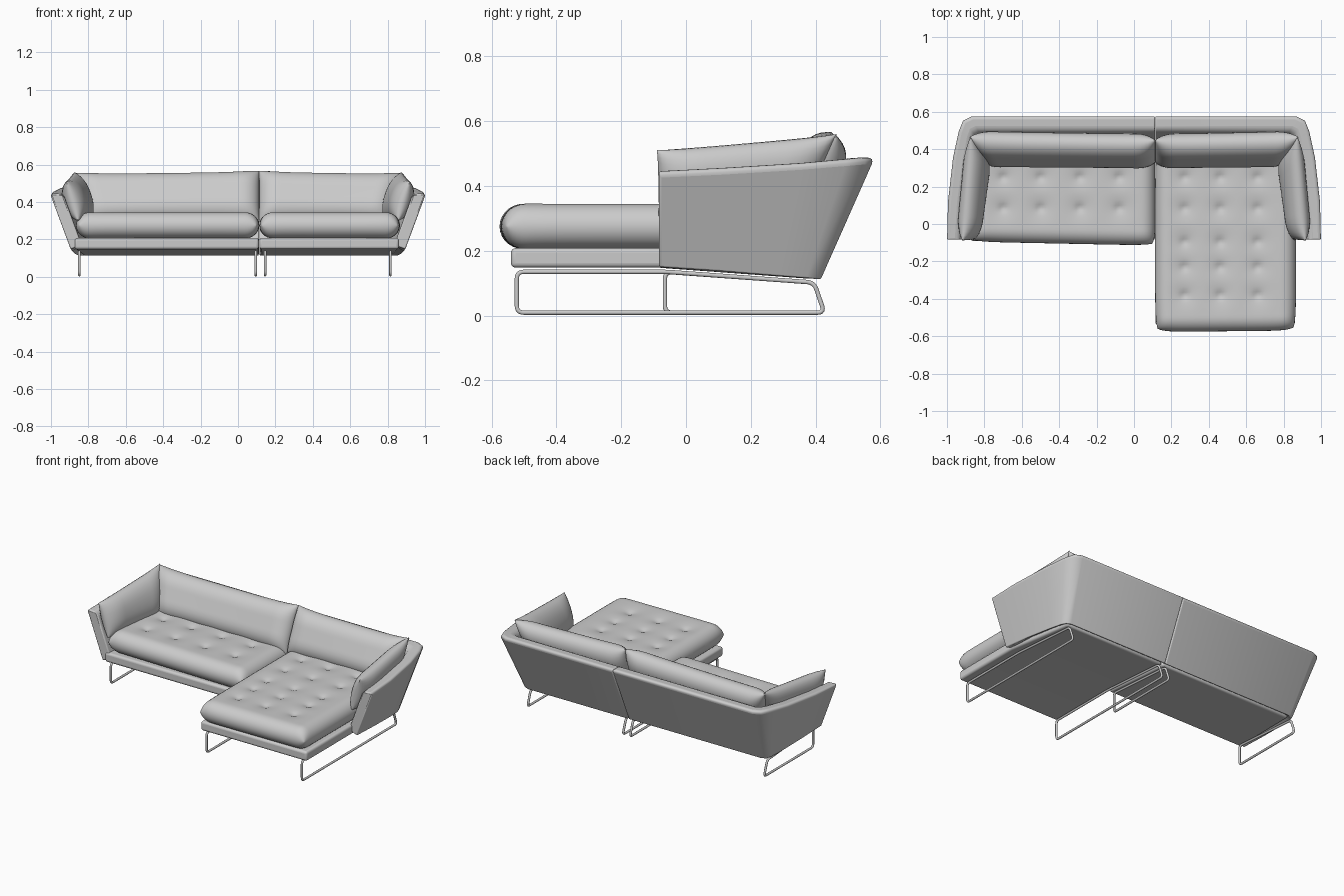
import bpy, bmesh, math
from mathutils import Vector

if "Cube" in bpy.data.objects:
    bpy.data.objects.remove(bpy.data.objects["Cube"])

SEAM = 0.113


def finish(name, bm):
    bmesh.ops.recalc_face_normals(bm, faces=bm.faces)
    me = bpy.data.meshes.new(name)
    bm.to_mesh(me)
    bm.free()
    ob = bpy.data.objects.new(name, me)
    bpy.context.collection.objects.link(ob)
    return ob


def loft(name, rings, bevel, soft=(0, 1, 2, 3), hard=0.35):
    """Skin a row of four-cornered rings, cap the ends; soft corners get a wide rounding."""
    bm = bmesh.new()
    weight = bm.edges.layers.float.new("bevel_weight_edge")
    rows = [[bm.verts.new(p) for p in ring] for ring in rings]
    for a, b in zip(rows, rows[1:]):
        for i in range(4):
            j = (i + 1) % 4
            bm.faces.new((a[i], a[j], b[j], b[i]))
        for i in range(4):
            bm.edges.get((a[i], b[i]))[weight] = 1.0 if i in soft else hard
    for row in (rows[0], rows[-1]):
        for e in bm.faces.new(row).edges:
            e[weight] = hard
    ob = finish(name, bm)
    m = ob.modifiers.new("round", 'BEVEL')
    m.width, m.segments = bevel, 4
    m.limit_method = 'WEIGHT'
    m.use_clamp_overlap = False
    return ob


def samples(length, r, step=0.015):
    edge = [r * (1 - math.cos(k * math.pi / 14)) for k in range(8)]
    n = max(2, round((length - 2 * r) / step))
    mid = [r + (length - 2 * r) * k / n for k in range(1, n)]
    return edge + mid + [length - e for e in reversed(edge)]


def cushion(name, corners, half, r, tufts=(), pull=0.0, pinch=(0, 0)):
    """Pillow over a four-cornered centre sheet; tufts dimple its upper side."""
    a, b, c, d = [Vector(p) for p in corners]
    lu = ((b - a).length + (c - d).length) / 2
    lv = ((d - a).length + (c - b).length) / 2
    normal = (c - a).cross(d - b).normalized()
    us, vs = samples(lu, r), samples(lv, r)

    def swell(x, length):
        e = min(max(min(x, length - x), 0) / r, 1)
        return math.sqrt(1 - (1 - e) ** 2)

    bm = bmesh.new()
    for side in (1, -1):
        grid = []
        for x in us:
            row = []
            for y in vs:
                u, v = 2 * x / lu - 1, 2 * y / lv - 1
                k = 1 - pull * (u * v) ** 8
                s = (u * k * (1 - pinch[0] * (1 - v ** 4)) + 1) / 2
                t = (v * k * (1 - pinch[1] * (1 - u ** 4)) + 1) / 2
                p = a.lerp(b, s).lerp(d.lerp(c, s), t)
                h = half * swell(x, lu) * swell(y, lv)
                if side > 0:
                    for tx, ty in tufts:
                        q = (p.x - tx) ** 2 + (p.y - ty) ** 2
                        h -= 0.011 * math.exp(-q / 0.02 ** 2) + 0.010 * math.exp(-q / 0.06 ** 2)
                row.append(bm.verts.new(p + normal * h * side))
            grid.append(row)
        for i in range(len(us) - 1):
            for j in range(len(vs) - 1):
                bm.faces.new((grid[i][j], grid[i + 1][j], grid[i + 1][j + 1], grid[i][j + 1]))
    bmesh.ops.remove_doubles(bm, verts=bm.verts, dist=1e-5)
    return finish(name, bm)


def tube_loop(name, x, pts, fillet=0.022, radius=0.007):
    """Closed bent-tube frame in the plane of the given x."""
    path = []
    P = [Vector((x, y, z)) for y, z in pts]
    for i, p in enumerate(P):
        p0 = p + (P[i - 1] - p).normalized() * fillet
        p1 = p + (P[(i + 1) % len(P)] - p).normalized() * fillet
        path += [p0.lerp(p, k / 5).lerp(p.lerp(p1, k / 5), k / 5) for k in range(6)]
    cu = bpy.data.curves.new(name, 'CURVE')
    cu.dimensions = '3D'
    cu.bevel_depth, cu.bevel_resolution = radius, 3
    sp = cu.splines.new('POLY')
    sp.points.add(len(path) - 1)
    for q, p in zip(sp.points, path):
        q.co = (*p, 1)
    sp.use_cyclic_u = True
    ob = bpy.data.objects.new(name, cu)
    bpy.context.collection.objects.link(ob)


# Arm-and-back shell: outer bottom, outer top, inner top, inner bottom (x, y, z)
STATIONS = [
    ((.895, -.083, .148), (1.006, -.083, .447), (.935, -.083), (.835, -.083)),
    ((.887, .10, .135), (1.001, .12, .457), (.925, .10), (.83, .10)),
    ((.872, .28, .120), (.973, .36, .472), (.895, .34), (.80, .25)),
    ((.860, .37, .113), (.942, .50, .484), (.872, .455), (.78, .32)),
    ((.848, .402, .110), (.918, .560, .489), (.86, .488), (.765, .342)),
    ((.820, .415, .110), (.870, .583, .489), (.835, .50), (.745, .35)),
]
for side, s in (("left", -1), ("right", 1)):
    rings = [[(s * ob[0], ob[1], ob[2]), (s * ot[0], ot[1], ot[2]),
              (s * it[0], it[1], ot[2] - .005), (s * ib[0], ib[1], .17)]
             for ob, ot, it, ib in STATIONS]
    rings.append([(SEAM + s * .001, p[1], p[2]) for p in rings[-1]])
    loft(side + "_shell", rings, 0.024, soft=(1, 2), hard=0.3)

    # Seat platform
    front = [(-.54, .148, .86), (-.08, .148, .86)] if s > 0 else [(-.09, .148, .875)]
    loft(side + "_platform",
         [[(SEAM + s * .002, y, z), (s * x, y, z), (s * x, y, .208), (SEAM + s * .002, y, .208)]
          for y, z, x in front + [(.39, .113, .83)]], 0.014, hard=1.0)

    # Tufted seat cushion
    y0, yf = (-.577, -.57) if s > 0 else (-.115, -.095)
    if s > 0:
        tufts = [(x, y) for x in (.27, .46, .66) for y in (.25, .085, -.095, -.23, -.38)]
    else:
        tufts = [(x, y) for x in (-.70, -.50, -.29, -.08) for y in (.25, .085)]
    quad = [(SEAM, y0, .275), (s * .866, yf, .275), (s * .866, .40, .275), (SEAM, .40, .275)]
    if s < 0:
        quad = [quad[1], quad[0], quad[3], quad[2]]
    cushion(side + "_seat_cushion", quad, .070, .075, tufts, pull=.035)

    # Leaning back cushion
    cushion(side + "_back_cushion",
            [(SEAM, .33, .295), (s * .80, .335, .295), (s * .88, .465, .555), (SEAM, .448, .567)],
            .07, .10, pinch=(0, .08))

    # Arm pillow
    cushion(side + "_arm_pillow",
            [(s * .855, -.085, .30), (s * .785, .35, .30), (s * .875, .465, .560), (s * .918, -.09, .51)],
            .06, .12, pinch=(.01, .05))

# Sled legs
for name, x, yf in (("left_outer", -.848, -.065), ("left_inner", .095, -.065),
                    ("right_inner", .145, -.522), ("right_outer", .815, -.522)):
    pts = [(yf, .009), (yf, .135)]
    if yf < -.1:
        pts.append((-.06, .135))
    pts += [(.395, .102), (.427, .009)]
    tube_loop(name + "_sled_leg", x, pts)

# Convert tubes to mesh and shade everything smooth
bpy.ops.object.select_all(action='DESELECT')
for ob in bpy.data.objects:
    if ob.type == 'CURVE':
        ob.select_set(True)
        bpy.context.view_layer.objects.active = ob
bpy.ops.object.convert(target='MESH')
bpy.ops.object.select_all(action='SELECT')
bpy.ops.object.shade_smooth_by_angle(angle=math.radians(50))
